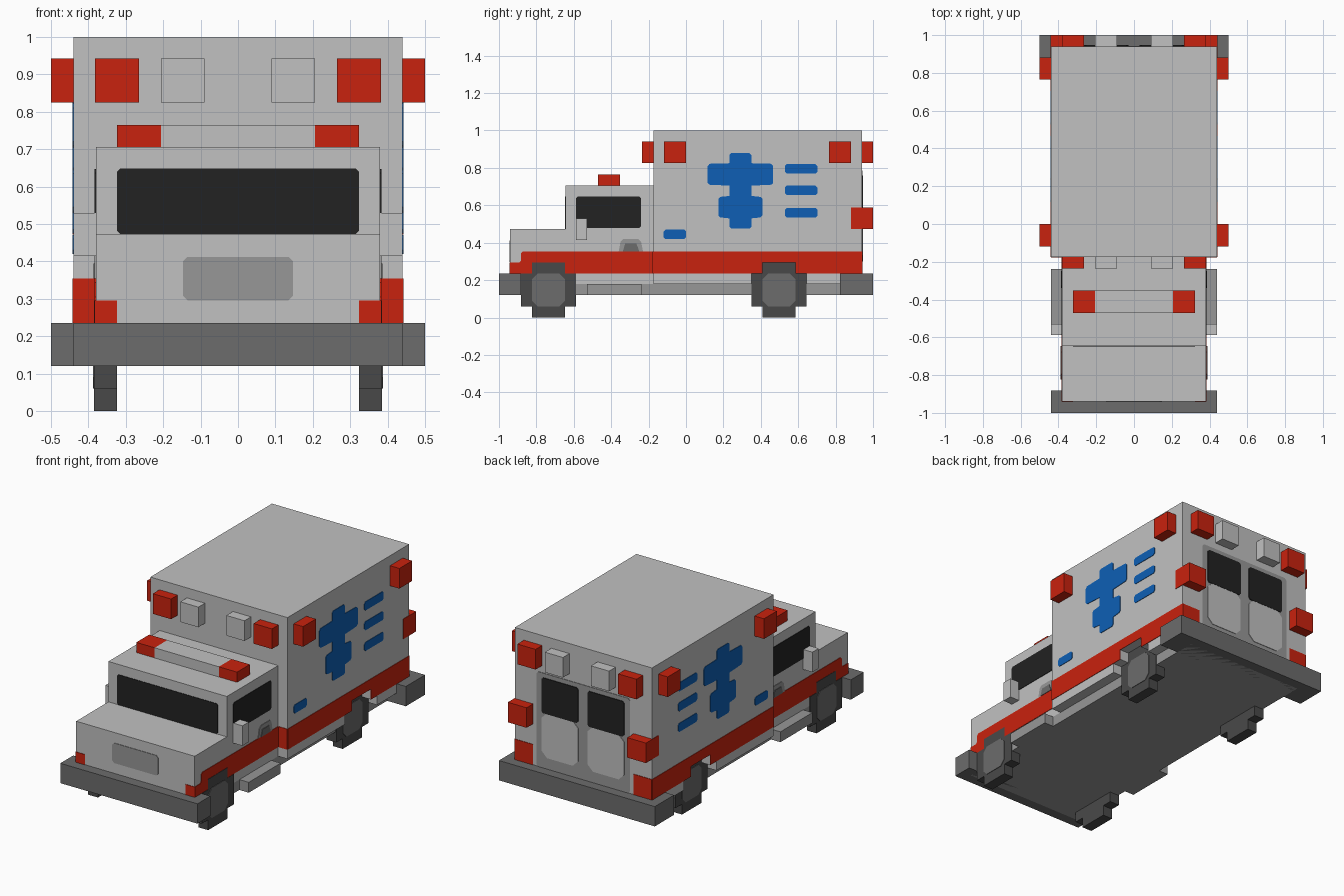
import bpy, bmesh

if "Cube" in bpy.data.objects:
    bpy.data.objects.remove(bpy.data.objects["Cube"])


def material(name, hexcol):
    def lin(c):
        c /= 255
        return c / 12.92 if c <= 0.04045 else ((c + 0.055) / 1.055) ** 2.4
    m = bpy.data.materials.new(name)
    m.diffuse_color = [lin(int(hexcol[i:i + 2], 16)) for i in (0, 2, 4)] + [1]
    m.use_nodes = True
    m.node_tree.nodes["Principled BSDF"].inputs["Base Color"].default_value = m.diffuse_color
    return m


LIGHT = material("light_grey_paint", "C1C1C1")
MID = material("mid_grey_trim", "979797")
DARK = material("dark_grey_bumper", "6C6C6C")
TYRE = material("tyre_grey", "494949")
BLACK = material("black_glass", "222222")
RED = material("red_paint", "C9220E")
BLUE = material("blue_paint", "0E5FB5")


def prism(name, pts, axis, a, b, mat):
    """Extrude a polygon from a to b; pts are (y,z) for axis x, (x,z) for axis y."""
    bm = bmesh.new()
    rings = []
    for d in (a, b):
        rings.append([bm.verts.new((d, u, v) if axis == 'x' else (u, d, v)) for u, v in pts])
    bm.faces.new(rings[0])
    bm.faces.new(rings[1][::-1])
    n = len(pts)
    for i in range(n):
        j = (i + 1) % n
        bm.faces.new((rings[0][j], rings[0][i], rings[1][i], rings[1][j]))
    bmesh.ops.recalc_face_normals(bm, faces=bm.faces)
    me = bpy.data.meshes.new(name)
    bm.to_mesh(me)
    bm.free()
    me.materials.append(mat)
    ob = bpy.data.objects.new(name, me)
    bpy.context.collection.objects.link(ob)
    return ob


def rect(u0, u1, v0, v1, c=0.0):
    """Rectangle outline, with clipped corners when c > 0."""
    if c == 0:
        return [(u0, v0), (u1, v0), (u1, v1), (u0, v1)]
    return [(u0 + c, v0), (u1 - c, v0), (u1, v0 + c), (u1, v1 - c),
            (u1 - c, v1), (u0 + c, v1), (u0, v1 - c), (u0, v0 + c)]


def stack(centre, rows):
    """Symmetric stepped outline from (half width, z0, z1) rows."""
    right = [p for w, z0, z1 in rows for p in ((w, z0), (w, z1))]
    return [(centre + w, z) for w, z in right] + [(centre - w, z) for w, z in reversed(right)]


def box(name, x0, x1, y0, y1, z0, z1, mat):
    return prism(name, rect(y0, y1, z0, z1), 'x', x0, x1, mat)


T = 0.003          # thickness of painted plates
CAB, BODY = 0.38, 0.44   # half widths

# Main volumes
arch = [(0.41, 0.235), (0.41, 0.295), (0.586, 0.295), (0.586, 0.235)]
prism("rear_body", [(-0.175, 1), (-0.175, 0.18), (0.35, 0.18), (0.35, 0.235)] + arch +
      [(0.645, 0.235), (0.645, 0.18), (0.94, 0.18), (0.94, 1)], 'x', -BODY, BODY, LIGHT)
prism("cab", [(-0.94, 0.18), (-0.94, 0.472), (-0.645, 0.472), (-0.645, 0.706),
              (-0.175, 0.706), (-0.175, 0.18)], 'x', -CAB, CAB, LIGHT)
box("chassis", -CAB, CAB, -0.94, 0.94, 0.12, 0.18, MID)
box("wheel_well_core", -CAB, CAB, 0.34, 0.655, 0.15, 0.31, TYRE)
box("front_bumper", -0.44, 0.44, -1, -0.882, 0.12, 0.235, DARK)
box("rear_bumper", -0.5, 0.5, 0.824, 1, 0.12, 0.235, DARK)

# Roof light bar
box("light_bar_centre", -0.206, 0.206, -0.47, -0.353, 0.706, 0.765, LIGHT)

# Windscreen, grille and rear door frame
prism("windscreen", rect(-0.323, 0.323, 0.473, 0.648, 0.008), 'y', -0.645 - T, -0.645, BLACK)
prism("grille", rect(-0.147, 0.147, 0.296, 0.412, 0.012), 'y', -0.94 - T, -0.94, MID)
prism("rear_door_frame", rect(-0.3, 0.3, 0.235, 0.785, 0.012), 'y', 0.94, 0.94 + T, MID)

for s, side in ((1, "right"), (-1, "left")):
    def pair(name, x0, x1, *rest):
        box(f"{name}_{side}", s * x0, s * x1, *rest)

    def side_plate(name, pts, x, mat, t=T):
        prism(f"{name}_{side}", pts, 'x', s * x, s * (x + t), mat)

    def end_plate(name, x0, x1, z0, z1, y, t, mat, c=0.0):
        prism(f"{name}_{side}", rect(*sorted((s * x0, s * x1)), z0, z1, c), 'y', y, y + t, mat)

    # Wheels with hubs
    for y, end in ((-0.735, "front"), (0.498, "rear")):
        prism(f"{end}_wheel_{side}", stack(y, [(0.088, 0, 0.06), (0.147, 0.06, 0.235),
              (0.088, 0.235, 0.295)]), 'x', s * 0.323, s * 0.385, TYRE)
        side_plate(f"{end}_hub", rect(y - 0.088, y + 0.088, 0.06, 0.235, 0.03), 0.385, DARK)

    # Step and mirror
    pair("step", CAB, 0.44, -0.53, -0.237, 0.12, 0.18, MID)
    pair("mirror", CAB, 0.44, -0.588, -0.53, 0.414, 0.53, LIGHT)

    # Warning lamps
    pair("roof_lamp", 0.206, 0.323, -0.47, -0.353, 0.706, 0.765, RED)
    for y0, y1, end in ((-0.235, -0.175, "front"), (0.94, 1, "rear")):
        pair(f"{end}_lamp", 0.265, 0.382, y0, y1, 0.825, 0.942, RED)
        pair(f"{end}_flood_lamp", 0.09, 0.206, y0, y1, 0.825, 0.942, LIGHT)
    for y0, end in ((-0.118, "front"), (0.765, "rear")):
        pair(f"{end}_side_lamp", BODY, 0.5, y0, y0 + 0.117, 0.825, 0.942, RED)
    pair("tail_lamp", 0.323, BODY + T, 0.882, 1, 0.472, 0.588, RED)

    # Red stripe around sides and corners
    side_plate("body_stripe", [(-0.175, 0.235)] + arch +
               [(0.94, 0.235), (0.94, 0.354), (-0.175, 0.354)], BODY, RED)
    side_plate("cab_stripe", [(-0.94, 0.235), (-0.175, 0.235), (-0.175, 0.354), (-0.872, 0.354),
               (-0.882, 0.344), (-0.882, 0.305), (-0.892, 0.295), (-0.94, 0.295)], CAB, RED)
    end_plate("body_front_stripe", CAB, BODY, 0.235, 0.354, -0.175 - T, T, RED)
    end_plate("body_rear_stripe", 0.323, BODY, 0.235, 0.354, 0.94, T, RED)
    end_plate("cab_front_stripe", 0.323, CAB, 0.235, 0.295, -0.94 - T, T, RED)

    # Cab window and door handle
    side_plate("cab_window", rect(-0.588, -0.24, 0.478, 0.647, 0.01), CAB, BLACK)
    side_plate("handle_plate", [(-0.36, 0.354), (-0.23, 0.354), (-0.24, 0.405), (-0.255, 0.42),
               (-0.335, 0.42), (-0.35, 0.405)], CAB, MID)
    side_plate("handle_recess", [(-0.338, 0.354), (-0.25, 0.354), (-0.265, 0.395),
               (-0.325, 0.395)], CAB, DARK, 2 * T)

    # Blue side markings
    side_plate("blue_cross", stack(0.291, [
        (0.048, 0.475, 0.475), (0.058, 0.485, 0.53), (0.107, 0.535, 0.535), (0.117, 0.545, 0.635),
        (0.107, 0.645, 0.645), (0.058, 0.65, 0.705), (0.165, 0.71, 0.71), (0.175, 0.72, 0.81),
        (0.165, 0.822, 0.822), (0.058, 0.825, 0.87), (0.048, 0.88, 0.88)]), BODY, BLUE)
    for i, z in enumerate((0.535, 0.655, 0.77)):
        side_plate(f"blue_bar_{i}", rect(0.528, 0.703, z, z + 0.05, 0.01), BODY, BLUE)
    side_plate("blue_dash", rect(-0.12, 0, 0.42, 0.47, 0.01), BODY, BLUE)

    # Rear doors
    end_plate("rear_door_panel", 0.03, 0.265, 0.3, 0.56, 0.94, 2 * T, LIGHT, 0.035)
    end_plate("rear_door_window", 0.03, 0.265, 0.555, 0.76, 0.94, 2.5 * T, BLACK, 0.01)
